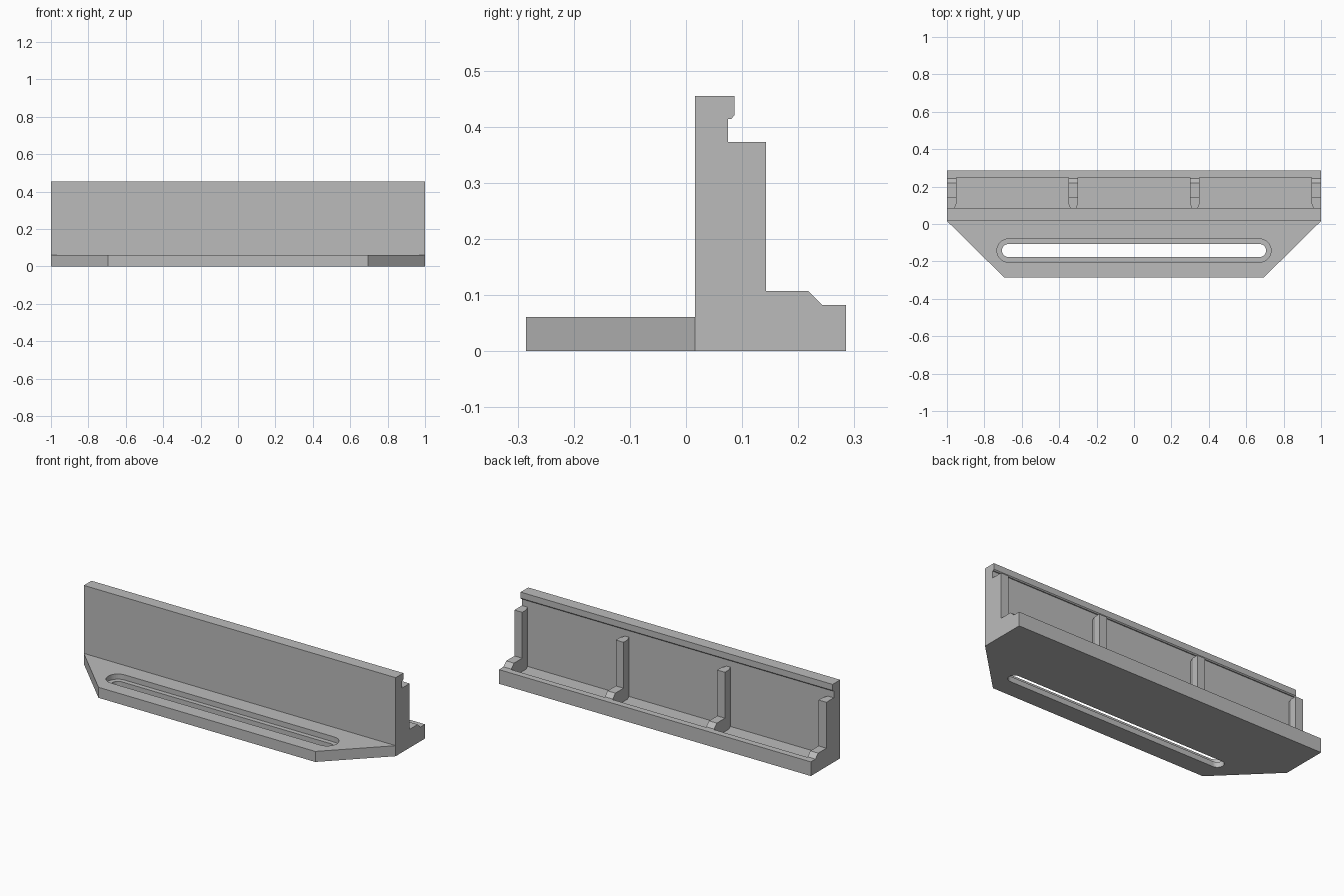
import bpy, bmesh, math
from mathutils import Vector

cube = bpy.data.objects.get("Cube")
if cube:
    bpy.data.objects.remove(cube, do_unlink=True)

grey = bpy.data.materials.new("plain grey")
grey.use_nodes = True
colour = (0.5, 0.5, 0.5, 1)
grey.diffuse_color = colour
grey.node_tree.nodes["Principled BSDF"].inputs["Base Color"].default_value = colour


def extrude(name, points, offset):
    """Solid made by pushing a flat outline along an offset."""
    bm = bmesh.new()
    face = bm.faces.new([bm.verts.new(p) for p in points])
    moved = bmesh.ops.extrude_face_region(bm, geom=[face])["geom"]
    verts = [g for g in moved if isinstance(g, bmesh.types.BMVert)]
    bmesh.ops.translate(bm, verts=verts, vec=Vector(offset))
    bmesh.ops.recalc_face_normals(bm, faces=bm.faces)
    mesh = bpy.data.meshes.new(name)
    bm.to_mesh(mesh)
    bm.free()
    mesh.materials.append(grey)
    obj = bpy.data.objects.new(name, mesh)
    bpy.context.collection.objects.link(obj)
    return obj


def cut(target, cutter):
    """Subtract the cutter from the target and discard it."""
    cutter.hide_render = True
    mod = target.modifiers.new("cut", 'BOOLEAN')
    mod.operation = 'DIFFERENCE'
    mod.solver = 'EXACT'
    mod.object = cutter
    bpy.context.view_layer.objects.active = target
    bpy.ops.object.modifier_apply(modifier=mod.name)
    bpy.data.objects.remove(cutter, do_unlink=True)


def slot_outline(radius, z, half_length=0.671, y=-0.142, steps=16):
    points = []
    for side, start in ((1, -math.pi / 2), (-1, math.pi / 2)):
        for i in range(steps + 1):
            a = start + math.pi * i / steps
            points.append((side * half_length + radius * math.cos(a),
                           y + radius * math.sin(a), z))
    return points


WALL_FRONT, WALL_BACK, BACK = 0.016, 0.075, 0.285
FLOOR, RIM, TOP = 0.03, 0.082, 0.455

# Wall with hooked top lip, recessed floor and raised back rim
profile = [(WALL_FRONT, 0), (BACK, 0), (BACK, RIM), (0.248, RIM),
           (0.248, FLOOR), (WALL_BACK, FLOOR), (WALL_BACK, 0.414),
           (0.081, 0.414), (0.086, 0.42), (0.086, TOP), (WALL_FRONT, TOP)]
extrude("wall_and_channel", [(-1, y, z) for y, z in profile], (2, 0, 0))

# Tapered front mounting plate with a stepped slot
plate = extrude("mounting_plate", [(-1, WALL_FRONT, 0), (-0.695, -BACK, 0),
                                   (0.695, -BACK, 0), (1, WALL_FRONT, 0)],
                (0, 0, 0.061))
cut(plate, extrude("slot_cutter", slot_outline(0.035, -0.1), (0, 0, 0.3)))
cut(plate, extrude("slot_recess_cutter", slot_outline(0.062, 0.031), (0, 0, 0.1)))

# Ribs with a low chamfered foot, narrowed where they meet the wall
rib_profile = [(WALL_BACK, FLOOR), (0.248, FLOOR), (0.248, RIM), (0.243, RIM),
               (0.218, 0.107), (0.143, 0.107), (0.143, 0.373), (WALL_BACK, 0.373)]
HALF = 0.025
for n, x in enumerate((-0.975, -0.325, 0.325, 0.975)):
    rib = extrude(f"rib_{n + 1}", [(x - HALF, y, z) for y, z in rib_profile],
                  (2 * HALF, 0, 0))
    for side in (-1, 1):
        edge = x + side * HALF
        if abs(edge) > 0.99:
            continue
        notch = [(edge - side * 0.013, WALL_BACK - 0.001), (edge, 0.108),
                 (edge + side * 0.02, 0.108), (edge + side * 0.02, WALL_BACK - 0.001)]
        cut(rib, extrude("rib_notch_cutter", [(px, py, 0) for px, py in notch],
                         (0, 0, 0.5)))
